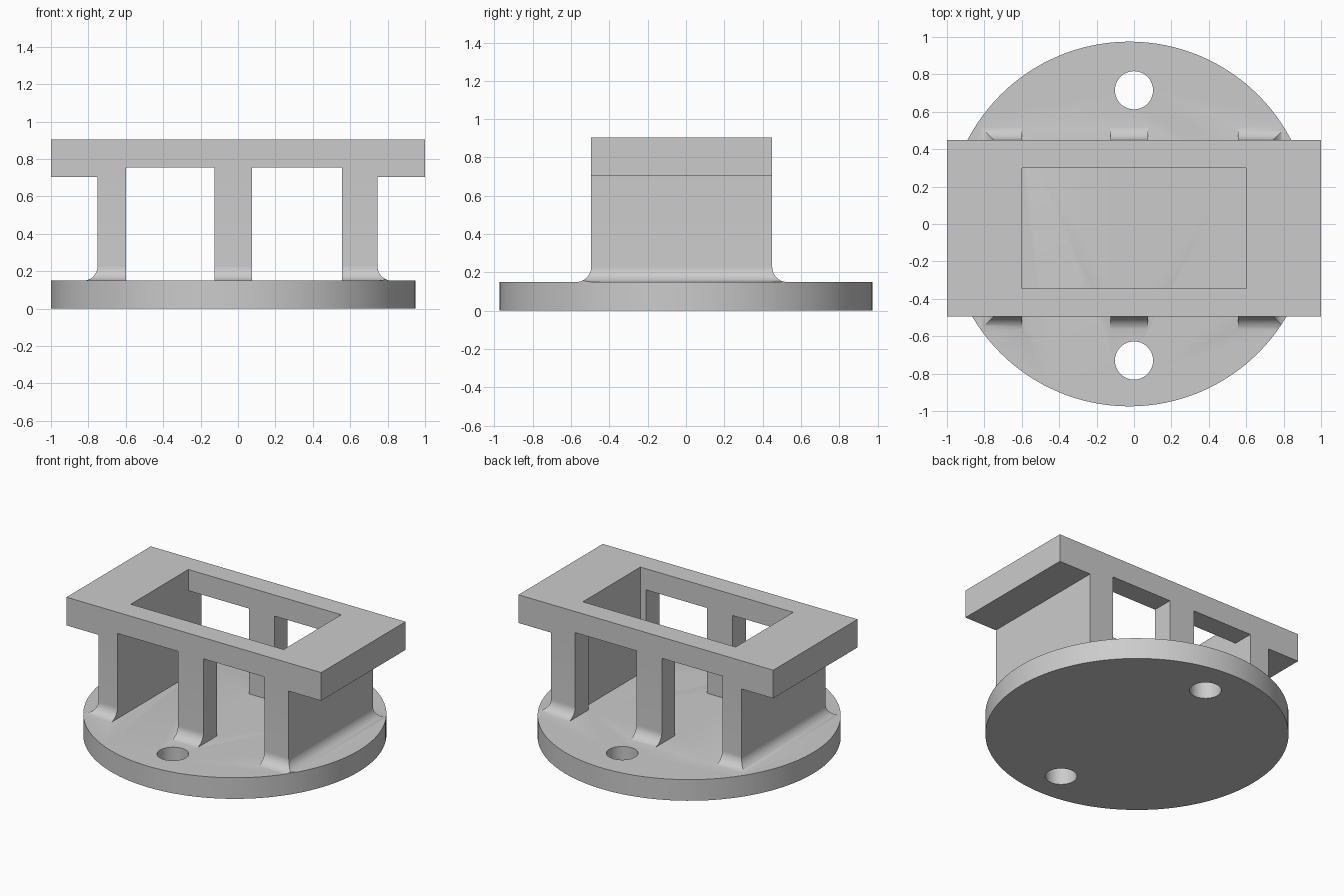
import bpy, bmesh, math

cube = bpy.data.objects.get("Cube")
if cube:
    bpy.data.objects.remove(cube, do_unlink=True)

grey = bpy.data.materials.new("plain grey")
grey.use_nodes = True
colour = (0.6, 0.6, 0.6, 1)
grey.diffuse_color = colour
grey.node_tree.nodes["Principled BSDF"].inputs["Base Color"].default_value = colour


def loft(name, rings):
    """Closed solid through a stack of rings with equal point counts."""
    bm = bmesh.new()
    loops = [[bm.verts.new(p) for p in ring] for ring in rings]
    n = len(loops[0])
    for a, b in zip(loops, loops[1:]):
        for i in range(n):
            j = (i + 1) % n
            bm.faces.new((a[i], a[j], b[j], b[i]))
    bm.faces.new(loops[0][::-1])
    bm.faces.new(loops[-1])
    mesh = bpy.data.meshes.new(name)
    bm.to_mesh(mesh)
    bm.free()
    mesh.materials.append(grey)
    obj = bpy.data.objects.new(name, mesh)
    bpy.context.collection.objects.link(obj)
    return obj


def rect(x0, x1, y0, y1, z, grow=0):
    x0, x1, y0, y1 = x0 - grow, x1 + grow, y0 - grow, y1 + grow
    return [(x0, y0, z), (x1, y0, z), (x1, y1, z), (x0, y1, z)]


def box(name, x0, x1, y0, y1, z0, z1):
    return loft(name, [rect(x0, x1, y0, y1, z) for z in (z0, z1)])


def cylinder(name, x, y, r, z0, z1, n):
    turns = [math.tau * i / n for i in range(n)]
    return loft(name, [[(x + r * math.cos(t), y + r * math.sin(t), z)
                        for t in turns] for z in (z0, z1)])


def boolean(target, tool, operation):
    """Apply a boolean and discard the tool."""
    mod = target.modifiers.new(operation, "BOOLEAN")
    mod.operation, mod.object, mod.solver = operation, tool, "EXACT"
    bpy.ops.object.select_all(action="DESELECT")
    bpy.context.view_layer.objects.active = target
    target.select_set(True)
    bpy.ops.object.modifier_apply(modifier=mod.name)
    bpy.data.objects.remove(tool, do_unlink=True)


FLOOR, TOP, FILLET = 0.15, 0.905, 0.08
FRONT, BACK = -0.495, 0.45
DISC_X, DISC_R = -0.025, 0.975

# Walls with a concave mitred fillet at the foot
walls = (-0.75, 0.745, FRONT, BACK)
rings = [rect(*walls, 0.1, FILLET)]
for i in range(13):
    t = math.pi / 2 * i / 12
    rings.append(rect(*walls, FLOOR - 0.001 + FILLET * (1 - math.cos(t)),
                      FILLET * (1 - math.sin(t))))
rings.append(rect(*walls, 0.8))
body = loft("flanged_frame_stand", rings)
boolean(body, cylinder("clip", DISC_X, 0, DISC_R - 0.001, 0, 2, 128), "INTERSECT")

# Top frame
boolean(body, box("top_frame", -1, 1, FRONT, BACK, 0.705, TOP), "UNION")

# Central opening and the two window bays through front and back
boolean(body, box("opening", -0.6, 0.6, -0.345, 0.30, 0.05, 1), "DIFFERENCE")
for x0, x1 in ((-0.6, -0.125), (0.075, 0.555)):
    boolean(body, box("bay", x0, x1, -1, 1, 0.05, 0.755), "DIFFERENCE")

# Base disc with two bolt holes
disc = cylinder("base_disc", DISC_X, 0, DISC_R, 0, FLOOR, 128)
for y in (-0.73, 0.715):
    boolean(disc, cylinder("bolt_hole", 0, y, 0.102, -0.1, 0.4, 48), "DIFFERENCE")
boolean(body, disc, "UNION")

bpy.ops.object.select_all(action="DESELECT")
bpy.context.view_layer.objects.active = body
body.select_set(True)
bpy.ops.object.shade_smooth_by_angle(angle=math.radians(30))
